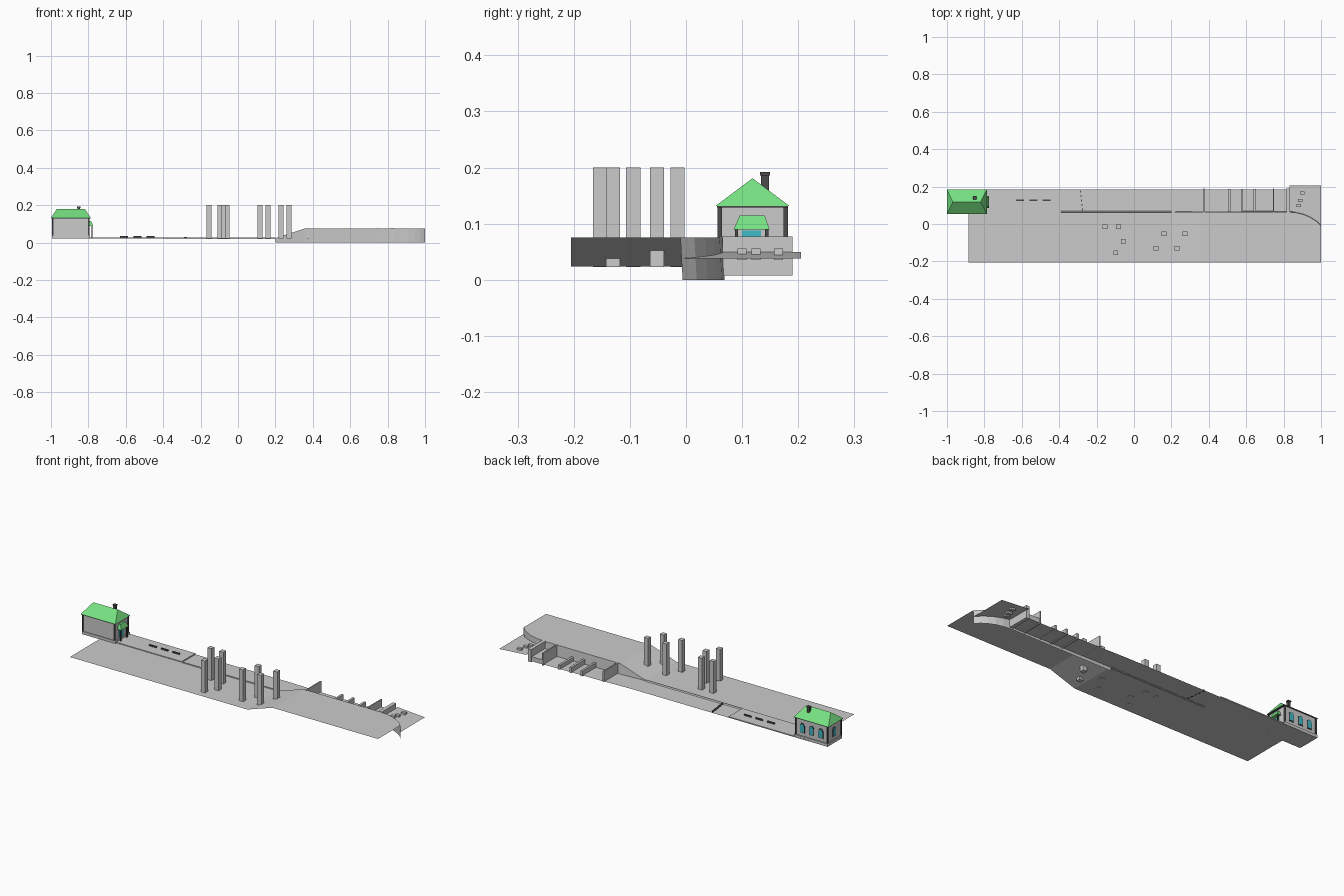
import bpy, bmesh, math


def mat(name, col):
    m = bpy.data.materials.new(name)
    m.diffuse_color = (*col, 1)
    return m


GREEN = mat("roof_green", (0.18, 0.75, 0.22))
TEAL = mat("window_teal", (0.05, 0.5, 0.58))
DARK = mat("dark_trim", (0.07, 0.07, 0.07))


def mesh(name, verts, faces, m=None):
    me = bpy.data.meshes.new(name)
    me.from_pydata(verts, [], faces)
    ob = bpy.data.objects.new(name, me)
    bpy.context.collection.objects.link(ob)
    if m:
        me.materials.append(m)
    return ob


def solid(name, verts, faces, m=None):
    ob = mesh(name, verts, faces, m)
    bm = bmesh.new()
    bm.from_mesh(ob.data)
    bmesh.ops.recalc_face_normals(bm, faces=bm.faces)
    bm.to_mesh(ob.data)
    bm.free()
    return ob


BOX = [(0, 1, 2, 3), (7, 6, 5, 4), (0, 4, 5, 1), (1, 5, 6, 2), (2, 6, 7, 3), (3, 7, 4, 0)]


def frustum(name, x, y, z, tx, ty, m=None):
    v = [(a, b, z[0]) for a, b in ((x[0], y[0]), (x[1], y[0]), (x[1], y[1]), (x[0], y[1]))]
    v += [(a, b, z[1]) for a, b in ((tx[0], ty[0]), (tx[1], ty[0]), (tx[1], ty[1]), (tx[0], ty[1]))]
    return solid(name, v, BOX, m)


def box(name, x, y, z, m=None):
    return frustum(name, x, y, z, x, y, m)


def strip(name, low, high):
    """Ribbon of quads between two equal-length point rows."""
    n = len(low)
    return mesh(name, low + high, [(i, i + 1, n + i + 1, n + i) for i in range(n - 1)])


# upper ground with a ramp and a rounded corner at the far right
edge = [(-0.885, 0.065), (-0.39, 0.065), (0.2, 0.065), (0.355, 0.065), (0.82, 0.065),
        (0.87, 0.06), (0.91, 0.05), (0.945, 0.034), (0.975, 0.015), (1.0, -0.01)]


def height(x):
    return 0.024 + 0.051 * min(1, max(0, (x - 0.2) / 0.155))


strip("upper_ground", [(x, -0.205, height(x)) for x, y in edge],
      [(x, y, height(x)) for x, y in edge])

# curved retaining wall, slightly battered
wall = edge[2:]
strip("retaining_wall", [(x, y, height(x)) for x, y in wall],
      [(x, y + 0.004, 0.0) for x, y in wall])

# kerb between upper ground and track bed
frustum("kerb", (-0.39, 0.2), (0.06, 0.072), (0.02, 0.028), (-0.39, 0.2), (0.063, 0.067))

# sunken track bed
bed = [(-0.39, 0.022), (0.2, 0.022), (0.4, 0.018), (0.835, 0.012)]
strip("track_bed", [(x, 0.065, z) for x, z in bed], [(x, 0.185, z) for x, z in bed])

# station platform with benches
box("platform", (-0.885, -0.39), (0.065, 0.185), (0.022, 0.028))
for i in range(3):
    x = -0.63 + i * 0.071
    box("bench", (x, x + 0.042), (0.124, 0.13), (0.028, 0.036), DARK)

# small barrier posts across the track
for i in range(5):
    y = 0.078 + i * 0.024
    x = -0.275 - i * 0.003
    box("barrier_post", (x - 0.003, x + 0.003), (y - 0.006, y + 0.006), (0.02, 0.03), DARK)

# square pillars
for x, y in ((-0.155, -0.015), (-0.083, -0.015), (-0.057, -0.094), (-0.098, -0.153),
             (0.16, -0.052), (0.273, -0.052), (0.118, -0.13), (0.23, -0.13)):
    box("pillar", (x - 0.0125, x + 0.0125), (y - 0.0125, y + 0.0125), (0.023, 0.2))

# cross walls and steps in the cutting
box("cross_wall", (0.37, 0.377), (0.06, 0.19), (0.018, 0.077))
for x, top in ((0.503, 0.042), (0.571, 0.042), (0.64, 0.037)):
    box("low_cross_wall", (x, x + 0.012), (0.068, 0.187), (0.012, top))
box("box_left_wall", (0.742, 0.748), (0.065, 0.19), (0.008, 0.077))
box("box_right_wall", (0.815, 0.835), (0.065, 0.19), (0.008, 0.077))
box("box_floor", (0.748, 0.815), (0.068, 0.185), (0.012, 0.037))

# raised floor at the far right, following the wall
end = [(0.832, 0.068, 0.05)] + [(x, y + 0.002, 0.05 - (x - 0.83) * 0.07) for x, y in edge[5:]]
strip("end_floor", end, [(x, 0.205, z) for x, y, z in end])
for x, y in ((0.88, 0.1), (0.89, 0.125), (0.9, 0.165)):
    box("floor_block", (x - 0.012, x + 0.012), (y - 0.008, y + 0.008), (0.035, 0.056))

# station building
box("plinth", (-0.995, -0.79), (0.056, 0.184), (0.022, 0.038))
box("building_walls", (-0.99, -0.797), (0.06, 0.178), (0.036, 0.133))
for x in (-0.99, -0.797):
    for y in (0.06, 0.178):
        box("corner_post", (x - 0.004, x + 0.004), (y - 0.004, y + 0.004), (0.036, 0.133), DARK)

# hipped roof with a dark soffit
roof = [(-1, 0.053, 0.132), (-0.787, 0.053, 0.132), (-0.787, 0.184, 0.132), (-1, 0.184, 0.132),
        (-0.968, 0.1185, 0.181), (-0.82, 0.1185, 0.181)]
solid("roof", roof, [(0, 1, 5, 4), (1, 2, 5), (2, 3, 4, 5), (3, 0, 4), (3, 2, 1, 0)], GREEN)
box("eaves_trim", (-0.998, -0.789), (0.055, 0.182), (0.129, 0.1325), DARK)
box("chimney", (-0.858, -0.844), (0.134, 0.148), (0.14, 0.186), DARK)
box("chimney_cap", (-0.861, -0.841), (0.132, 0.15), (0.186, 0.192), DARK)

# entrance porch
frustum("porch_roof", (-0.797, -0.774), (0.085, 0.149), (0.09, 0.115),
        (-0.797, -0.786), (0.096, 0.14), GREEN)
for y in (0.09, 0.144):
    box("porch_post", (-0.783, -0.777), (y - 0.003, y + 0.003), (0.026, 0.091), DARK)
box("porch_door", (-0.797, -0.7945), (0.1, 0.134), (0.037, 0.088), TEAL)


def arch(name, place, w, z0, h, d, m):
    """Arched panel; place maps (along, out) to x, y."""
    r = w / 2
    prof = [(-r, z0), (r, z0)]
    prof += [(r * math.cos(math.pi * i / 6), z0 + h - r + r * math.sin(math.pi * i / 6))
             for i in range(7)]
    n = len(prof)
    v = [(*place(a, o), z) for o in (0, d) for a, z in prof]
    f = [tuple(range(n)), tuple(range(n, 2 * n))]
    f += [(i, (i + 1) % n, n + (i + 1) % n, n + i) for i in range(n)]
    solid(name, v, f, m)


# arched windows on the back wall and one on the left end
spots = [lambda a, o, c=c: (c + a, 0.177 + o) for c in (-0.95, -0.8935, -0.837)]
spots.append(lambda a, o: (-0.989 - o, 0.119 + a))
for p in spots:
    arch("window_frame", p, 0.03, 0.056, 0.052, 0.003, DARK)
    arch("window_pane", p, 0.022, 0.06, 0.044, 0.0045, TEAL)
